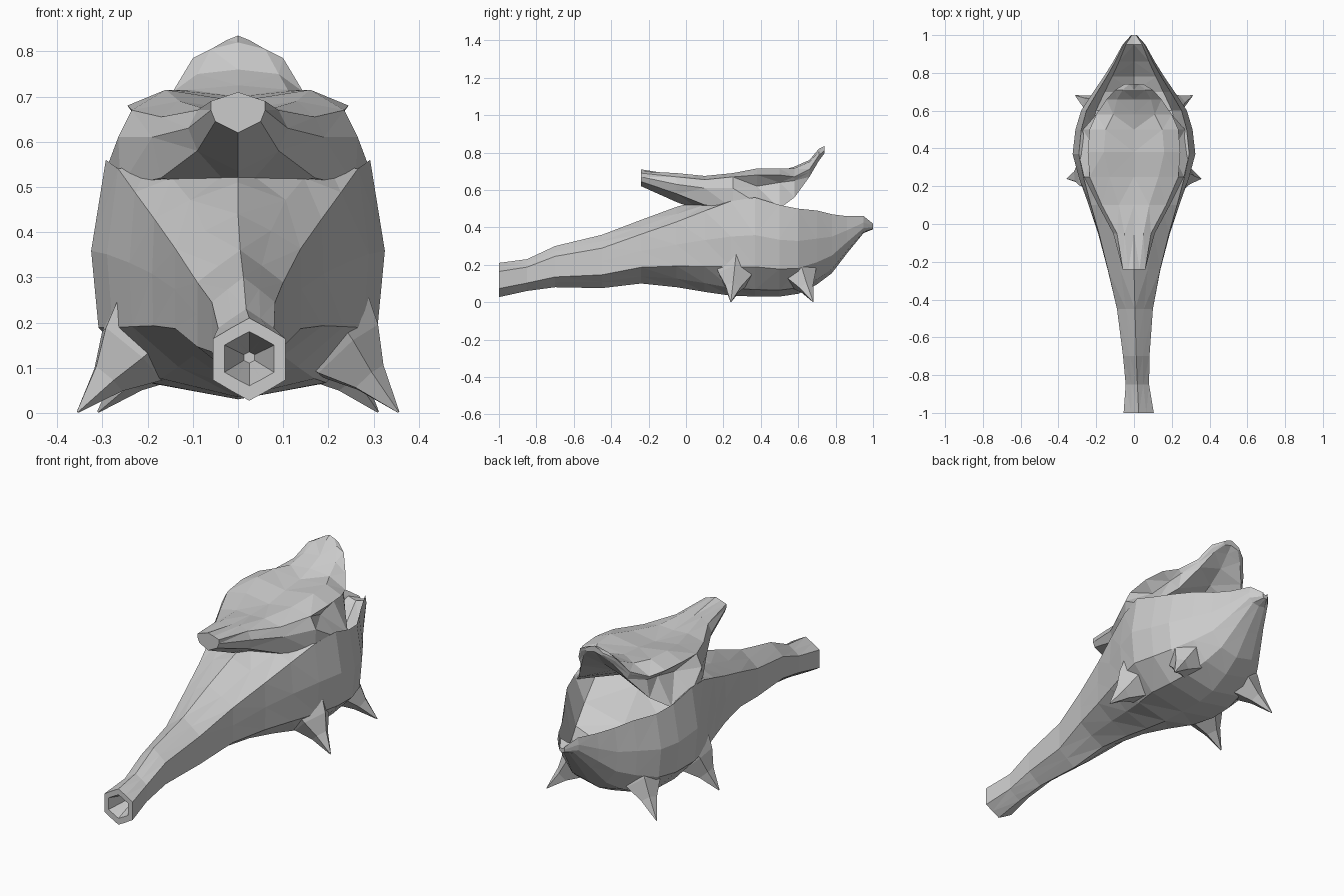
import bpy, bmesh
from mathutils import Vector

if "Cube" in bpy.data.objects:
    bpy.data.objects.remove(bpy.data.objects["Cube"])


def loft(name, rings):
    """Skin a list of equal-length closed rings and cap both ends."""
    bm = bmesh.new()
    rows = [[bm.verts.new(p) for p in r] for r in rings]
    n = len(rows[0])
    for a, b in zip(rows, rows[1:]):
        for i in range(n):
            j = (i + 1) % n
            bm.faces.new((a[i], a[j], b[j], b[i]))
    bm.faces.new(rows[0])
    bm.faces.new(rows[-1])
    bmesh.ops.remove_doubles(bm, verts=bm.verts, dist=0.0005)
    bmesh.ops.triangulate(bm, faces=bm.faces)
    bmesh.ops.recalc_face_normals(bm, faces=bm.faces)
    me = bpy.data.meshes.new(name)
    bm.to_mesh(me)
    bm.free()
    ob = bpy.data.objects.new(name, me)
    bpy.context.collection.objects.link(ob)
    return ob


def mirror_ring(half, y, dx=0.0):
    """Close a half profile (x, z) across x = 0 at depth y."""
    pts = half + [(-x, z) for x, z in half[-2:0:-1]]
    return [(x + dx, y, z) for x, z in pts]


# Body: hexagonal spout blending into a round belly, then an open scoop jaw
HEX = [(0, 0), (.5, .12), (1, .25), (1, .5), (1, .75), (.5, .88), (0, 1)]
BELLY = [(0, 0), (.6, .07), (.95, .3), (1, .62), (.9, 1), (.72, 1), (0, 1)]


def body_ring(y, w, zb, zt, t, floor=None, dx=0.0):
    half = []
    for (hx, hz), (bx, bz) in zip(HEX, BELLY):
        half.append(((hx + (bx - hx) * t) * w,
                     zb + (hz + (bz - hz) * t) * (zt - zb)))
    if floor is not None:                     # sink the top into a cavity
        half[5] = (half[5][0], floor + (zt - floor) * .3)
        half[6] = (0, floor)
    return mirror_ring(half, y, dx)


sections = [
    # y, half width, bottom, top, blend, cavity floor, x shift
    (-.86, .012, .11, .135, 0, None, .025),   # bore end
    (-1.0, .055, .06, .18, 0, None, .025),    # bore rim
    (-1.0, .08, .027, .21, 0, None, .025),
    (-.85, .062, .06, .23, 0, None, .018),
    (-.70, .07, .08, .30, 0, None, .012),
    (-.45, .095, .075, .36, 0, None, .005),
    (-.24, .14, .10, .44, .1, None, 0),
    (-.05, .19, .08, .51, .25, None, 0),
    (.10, .24, .055, .55, .5, None, 0),
    (.24, .29, .035, .56, .85, None, 0),
    (.37, .325, .03, .56, 1, .50, 0),
    (.50, .31, .03, .52, 1, .34, 0),
    (.60, .28, .045, .50, 1, .24, 0),
    (.70, .215, .095, .49, 1, .22, 0),
    (.78, .16, .155, .47, 1, .25, 0),
    (.86, .11, .26, .46, 1, .32, 0),
    (.95, .06, .37, .46, 1, .42, 0),
    (1.0, .015, .39, .42, 1, .41, 0),
]
loft("body_and_spout", [body_ring(*s) for s in sections])

# Hood: beak in front, brow ridges with recessed sides, upturned rear peak
hood = [
    (-.24, [(0, .71), (.03, .70), (.06, .69), (.06, .67), (.05, .645), (0, .62)]),
    (-.05, [(0, .68), (.05, .69), (.09, .67), (.11, .63), (.09, .58), (0, .535)]),
    (.10, [(0, .67), (.08, .675), (.17, .655), (.19, .61), (.17, .52), (0, .48)]),
    (.25, [(0, .67), (.13, .69), (.235, .67), (.265, .61), (.26, .50), (0, .48)]),
    (.38, [(0, .69), (.16, .715), (.245, .68), (.2, .62), (.295, .53), (0, .56)]),
    (.50, [(0, .70), (.15, .715), (.235, .68), (.19, .64), (.27, .50), (0, .61)]),
    (.58, [(0, .725), (.11, .715), (.20, .67), (.185, .65), (.20, .56), (0, .65)]),
    (.66, [(0, .76), (.09, .75), (.145, .71), (.14, .695), (.13, .67), (0, .71)]),
    (.71, [(0, .82), (.06, .805), (.10, .785), (.095, .77), (.08, .755), (0, .77)]),
    (.74, [(0, .835), (.025, .825), (.05, .81), (.05, .80), (.04, .795), (0, .805)]),
]
loft("hood", [mirror_ring(p, y) for y, p in hood])


# Four thorn feet, flared at the base and sunk into the belly
def thorn(name, base, tip, radius):
    base, tip = Vector(base), Vector(tip)
    axis = (tip - base).normalized()
    u = axis.cross(Vector((0, 1, 0))).normalized()
    v = axis.cross(u)
    rings = []
    for f, r in ((0, 1), (.3, .75), (.6, .35), (1, .02)):
        c = base.lerp(tip, f)
        rings.append([c + (u * a + v * b) * radius * r for a, b in
                      ((1, 0), (.31, .95), (-.81, .59), (-.81, -.59), (.31, -.95))])
    loft(name, rings)


for side, s in (("left", -1), ("right", 1)):
    thorn(side + "_front_thorn", (s * .19, .27, .19), (s * .355, .24, .002), .125)
    thorn(side + "_rear_thorn", (s * .14, .59, .19), (s * .31, .68, .002), .115)
